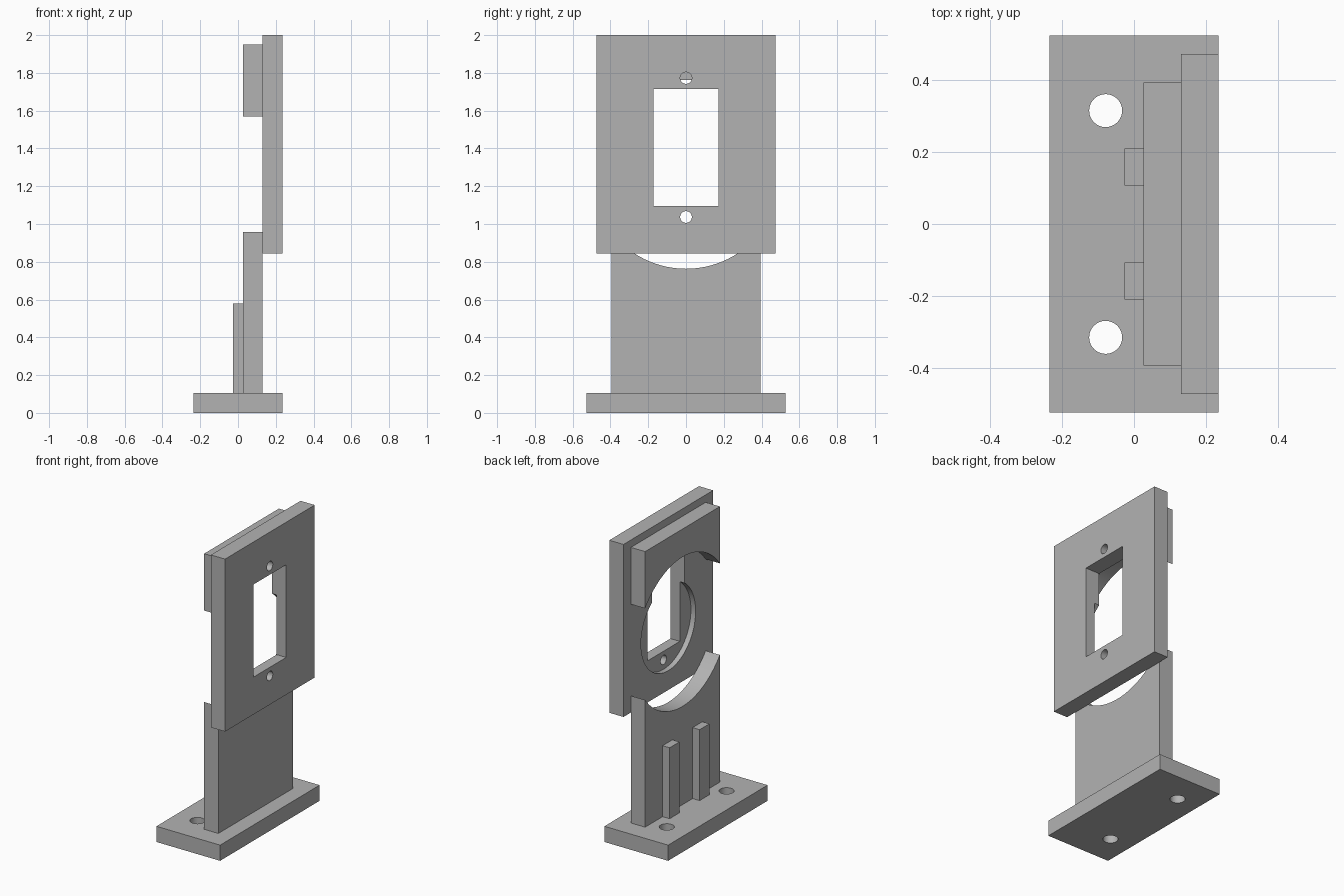
import bpy
import math

cube = bpy.data.objects.get("Cube")
if cube:
    bpy.data.objects.remove(cube, do_unlink=True)

grey = bpy.data.materials.new("plain grey")
grey.use_nodes = True
grey.diffuse_color = (0.45, 0.45, 0.45, 1)
grey.node_tree.nodes["Principled BSDF"].inputs["Base Color"].default_value = (0.45, 0.45, 0.45, 1)


def box(name, xs, ys, zs):
    """Box between two limits on each axis."""
    bpy.ops.mesh.primitive_cube_add(size=1, location=[sum(r) / 2 for r in (xs, ys, zs)])
    ob = bpy.context.object
    ob.name = name
    ob.scale = [r[1] - r[0] for r in (xs, ys, zs)]
    bpy.ops.object.transform_apply(location=True, rotation=False, scale=True)
    ob.data.materials.append(grey)
    return ob


def rod(radius, depth, location, along_x=True, sides=32):
    """Cylinder cutter along x or z."""
    turn = (0, math.pi / 2, 0) if along_x else (0, 0, 0)
    bpy.ops.mesh.primitive_cylinder_add(vertices=sides, radius=radius, depth=depth,
                                        location=location, rotation=turn)
    ob = bpy.context.object
    ob.name = "cutter"
    ob.data.materials.append(grey)
    return ob


def cut(target, cutters):
    """Subtract the cutters, then remove them."""
    bpy.context.view_layer.objects.active = target
    for c in cutters:
        mod = target.modifiers.new("cut", 'BOOLEAN')
        mod.operation = 'DIFFERENCE'
        mod.solver = 'EXACT'
        mod.object = c
        bpy.ops.object.modifier_apply(modifier=mod.name)
        bpy.data.objects.remove(c, do_unlink=True)
    bpy.ops.object.select_all(action='DESELECT')
    target.select_set(True)
    bpy.ops.object.shade_smooth_by_angle(angle=math.radians(30))


# Shared positions
back, inner, outer = 0.026, 0.131, 0.236
base_top = 0.105
ring_z = 1.263
window_z = 1.405

# Base with two screw holes
base = box("base", (-outer, outer), (-0.526, 0.526), (0, base_top))
cut(base, [rod(0.046, 0.4, (-0.079, s * 0.316, 0.05), along_x=False) for s in (-1, 1)])

# Post and upper block, one slab parted by a large round opening
for name, zs in (("post", (base_top, 1.2)), ("upper_block", (1.3, 1.95))):
    slab = box(name, (back, inner), (-0.395, 0.395), zs)
    cut(slab, [rod(0.5, 0.4, (0.08, 0, ring_z), sides=96)])

# Face plate with window, two screw holes and a shallow round recess behind
plate = box("face_plate", (inner, outer), (-0.474, 0.474), (0.845, 2))
recess_depth = 0.035
cutters = [box("cutter", (0, 0.4), (-0.172, 0.172), (window_z - 0.31, window_z + 0.31))]
cutters += [rod(0.031, 0.4, (0.18, 0, window_z + s * 0.368)) for s in (-1, 1)]
cutters.append(rod(0.289, 0.2, (inner + recess_depth - 0.1, 0, ring_z), sides=64))
cut(plate, cutters)

# Two ribs on the back of the post
for name, s in (("rib_a", 1), ("rib_b", -1)):
    box(name, (-0.026, back), sorted((s * 0.107, s * 0.21)), (base_top, 0.58))
